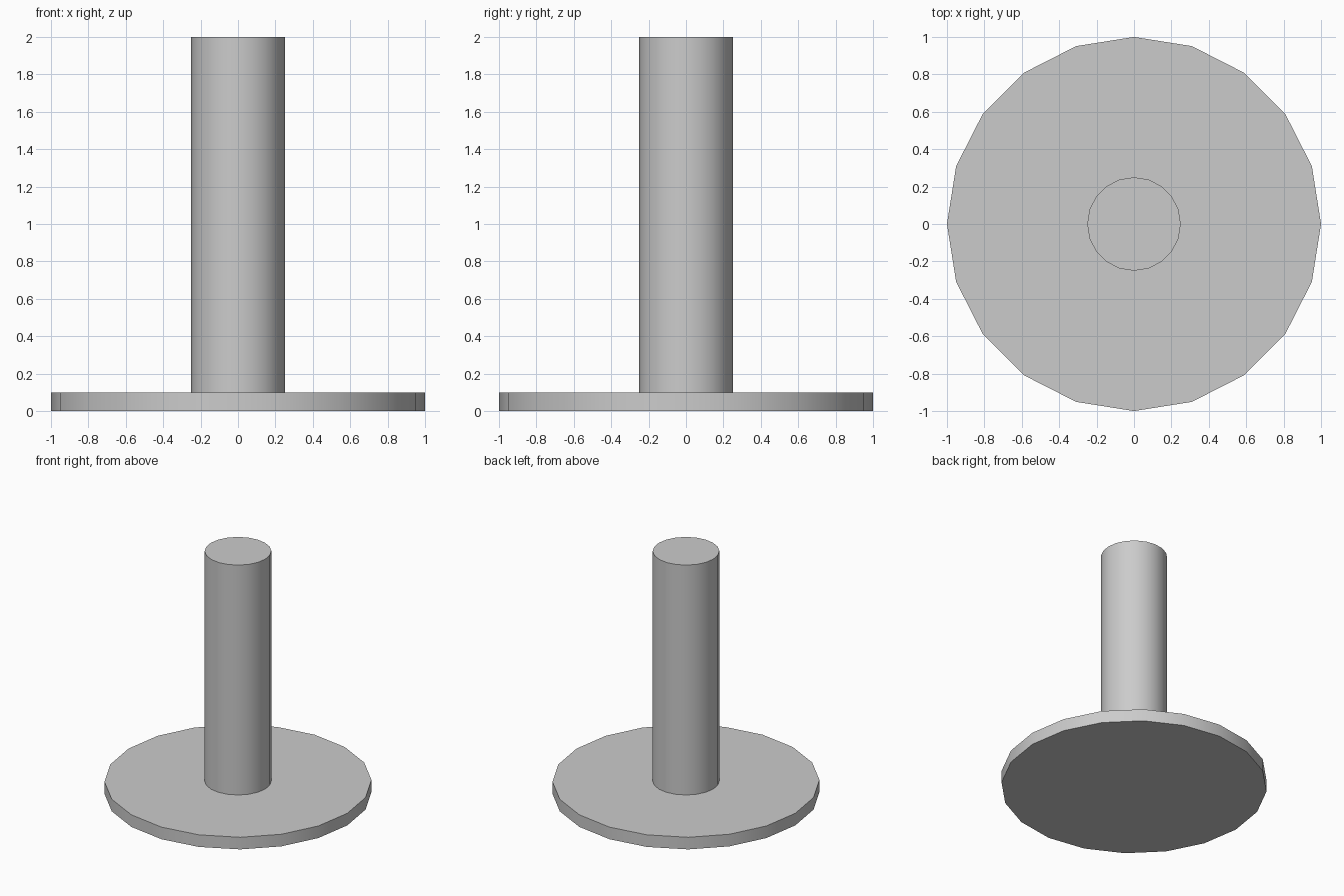
import bpy
import math

if "Cube" in bpy.data.objects:
    bpy.data.objects.remove(bpy.data.objects["Cube"])


def cylinder(name, radius, z_bottom, z_top, sides=20):
    bpy.ops.mesh.primitive_cylinder_add(
        vertices=sides, radius=radius, depth=z_top - z_bottom,
        location=(0, 0, (z_bottom + z_top) / 2))
    obj = bpy.context.object
    obj.name = name
    bpy.ops.object.shade_smooth_by_angle(angle=math.radians(30))
    return obj


# Flat round base
cylinder("base_disc", 1.0, 0.0, 0.1)

# Upright post standing on the base
cylinder("post", 0.25, 0.1, 2.0)
